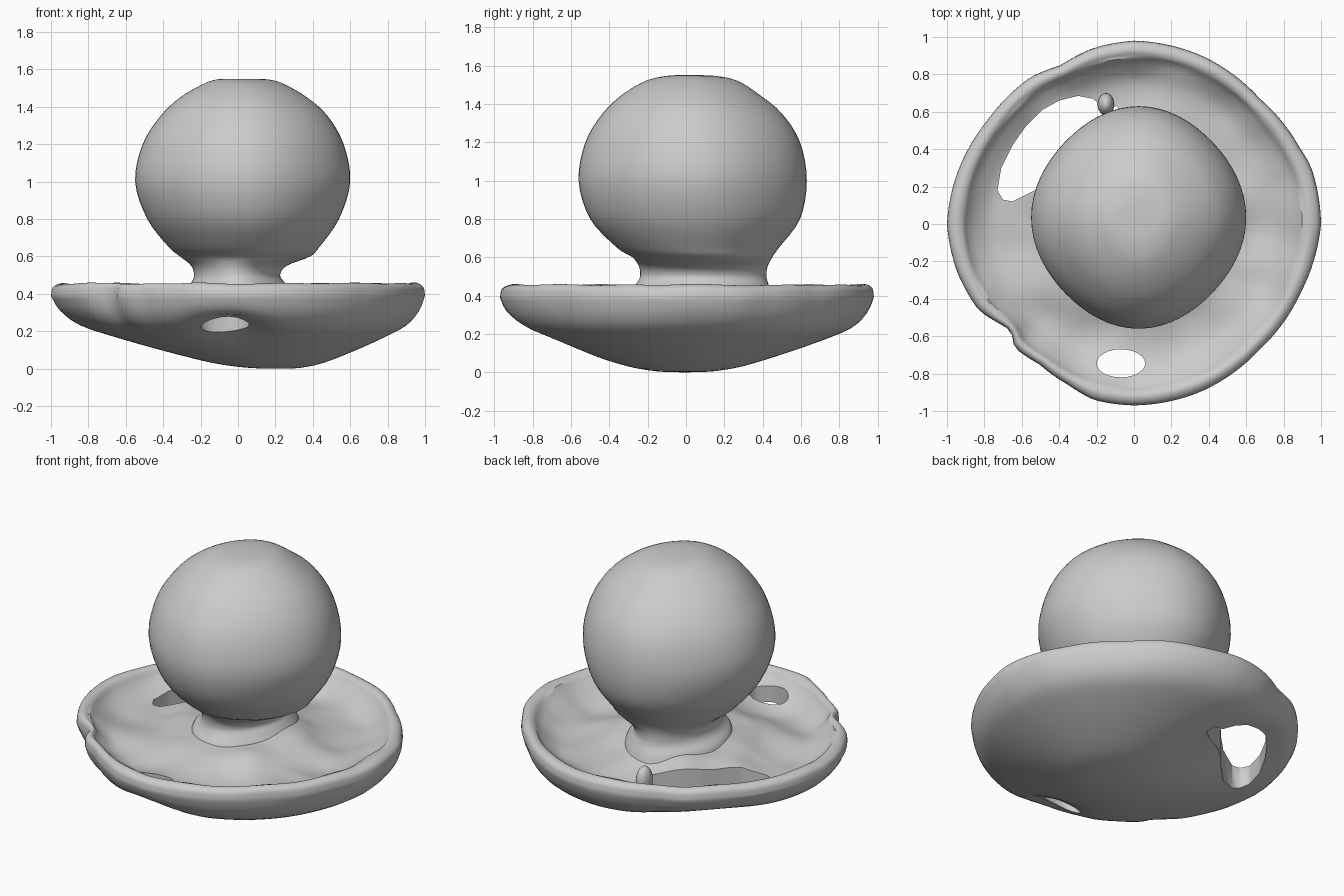
import bpy, bmesh, math
from mathutils import noise, Vector

if "Cube" in bpy.data.objects:
    bpy.data.objects.remove(bpy.data.objects["Cube"])

SEG = 128


def interp(table, x):
    for (a, u), (b, v) in zip(table, table[1:]):
        if a <= x <= b:
            return u + (v - u) * (x - a) / (b - a)
    return table[-1][1]


def make_object(name, bm):
    bmesh.ops.recalc_face_normals(bm, faces=bm.faces)
    mesh = bpy.data.meshes.new(name)
    bm.to_mesh(mesh)
    bm.free()
    ob = bpy.data.objects.new(name, mesh)
    bpy.context.collection.objects.link(ob)
    return ob


def loft(name, rings):
    """Skin a list of closed rings and cap both ends."""
    bm = bmesh.new()
    rows = [[bm.verts.new(p) for p in ring] for ring in rings]
    for a, b in zip(rows, rows[1:]):
        n = len(a)
        for i in range(n):
            j = (i + 1) % n
            bm.faces.new((a[i], a[j], b[j], b[i]))
    bm.faces.new(rows[0])
    bm.faces.new(rows[-1])
    return make_object(name, bm)


def smooth(ob, angle=50):
    bpy.ops.object.select_all(action='DESELECT')
    ob.select_set(True)
    bpy.context.view_layer.objects.active = ob
    bpy.ops.object.shade_smooth_by_angle(angle=math.radians(angle))


def refine(points, steps):
    """Catmull-Rom through tuples of any length."""
    out = []
    for i in range(len(points) - 1):
        p = [points[max(0, min(len(points) - 1, i + k))] for k in (-1, 0, 1, 2)]
        for s in range(steps):
            t = s / steps
            out.append(tuple(
                b + 0.5 * t * (c - a + t * (2 * a - 5 * b + 4 * c - d + t * (3 * (b - c) + d - a)))
                for a, b, c, d in zip(*p)))
    return out + [points[-1]]


# Dish: uneven rim outline and a shell profile from underside to floor
outline = [(0, 1.0), (18, .995), (25, .975), (45, .95), (68, .97), (90, .98), (103, .965),
           (115, .935), (125, .96), (145, .96), (165, .985), (180, 1.0), (195, .98),
           (209, .95), (218, .885), (221, .87), (226, .92), (236, .905), (248, .93),
           (257, .965), (270, .97), (292, .965), (315, .95), (338, .965), (360, 1.0)]
under = [(.03, 0), (.15, .005), (.3, .03), (.5, .09), (.7, .16), (.87, .23), (.96, .31), (1, .39)]
top = [(1, .39), (.99, .435), (.95, .456), (.91, .445), (.86, .4), (.76, .345),
       (.64, .335), (.48, .37), (.33, .415), (.03, .43)]
dents = [(-.07, -.78, .18, .07), (-.48, .46, .28, .075)]   # x, y, radius, lift
profile = refine(under, 3)[:-1] + refine(top, 4)
split = len(refine(under, 3)) - 1
rings = []
for k, (r, z) in enumerate(profile):
    ring = []
    for i in range(SEG):
        a = 2 * math.pi * i / SEG
        rr = r * (1 + (interp(outline, math.degrees(a)) - 1) * r ** 5)
        x, y = rr * math.cos(a), rr * math.sin(a)
        zz = z
        if k < split:
            for dx, dy, rad, lift in dents:
                zz += lift * math.exp(-((x - dx) ** 2 + (y - dy) ** 2) / rad ** 2) * min(1, (1 - r) * 8)
            x += .22 * (1 - r)          # lowest point sits right of centre
        else:
            amp = .035 if r < .9 else .01
            zz += amp * noise.noise(Vector((x * 4, y * 4, 1.7)))
        ring.append((x, y, zz))
    rings.append(ring)
dish = loft("dish", rings)

# Openings through the dish
crescent = [(-.73, .18), (-.71, .3), (-.65, .42), (-.58, .52), (-.49, .61), (-.4, .66), (-.3, .685),
            (-.22, .67), (-.16, .62), (-.09, .63), (-.07, .58), (-.14, .52), (-.26, .44),
            (-.36, .36), (-.44, .27), (-.53, .18), (-.65, .12), (-.7, .13)]
front_slot = [(-.07 + .13 * math.cos(t * math.pi / 12), -.745 + .075 * math.sin(t * math.pi / 12))
              for t in range(24)]
for name, poly in (("crescent_cutter", crescent), ("slot_cutter", front_slot)):
    cutter = loft(name, [[(x, y, z) for x, y in poly] for z in (-.3, .8)])
    cutter.hide_render = True
    mod = dish.modifiers.new("opening", 'BOOLEAN')
    mod.operation = 'DIFFERENCE'
    mod.solver = 'EXACT'
    mod.object = cutter
    bpy.context.view_layer.objects.active = dish
    bpy.ops.object.modifier_apply(modifier=mod.name)
    bpy.data.objects.remove(cutter, do_unlink=True)
smooth(dish)

# Ball and flared neck: rows of z, x min, x max, y min, y max
rows = [(.37, -.31, .3, -.31, .47), (.42, -.29, .28, -.29, .45), (.46, -.25, .25, -.26, .43),
        (.5, -.235, .225, -.24, .42), (.55, -.25, .26, -.245, .425), (.6, -.31, .385, -.28, .45),
        (.65, -.37, .435, -.36, .485), (.8, -.485, .54, -.5, .595), (1.0, -.55, .6, -.56, .63),
        (1.2, -.51, .565, -.525, .595), (1.35, -.415, .48, -.435, .5), (1.45, -.31, .37, -.33, .38),
        (1.52, -.19, .25, -.21, .27), (1.545, -.12, .17, -.11, .16), (1.55, -.05, .08, -.04, .06)]
rings = []
for z, x0, x1, y0, y1 in refine(rows, 4):
    cx, cy, rx, ry = (x0 + x1) / 2, (y0 + y1) / 2, (x1 - x0) / 2, (y1 - y0) / 2
    ring = []
    for i in range(64):
        a = 2 * math.pi * i / 64
        f = 1 - .035 * math.sin(2 * a) ** 2      # slightly flattened on the diagonals
        ring.append((cx + rx * f * math.cos(a), cy + ry * f * math.sin(a), z))
    rings.append(ring)
ball = loft("ball_and_neck", rings)
smooth(ball)

# Small nub beside the crescent opening
bm = bmesh.new()
bmesh.ops.create_uvsphere(bm, u_segments=20, v_segments=12, radius=1)
bmesh.ops.scale(bm, vec=(.045, .06, .09), verts=bm.verts)
bmesh.ops.translate(bm, vec=(-.15, .64, .36), verts=bm.verts)
smooth(make_object("nub", bm))
